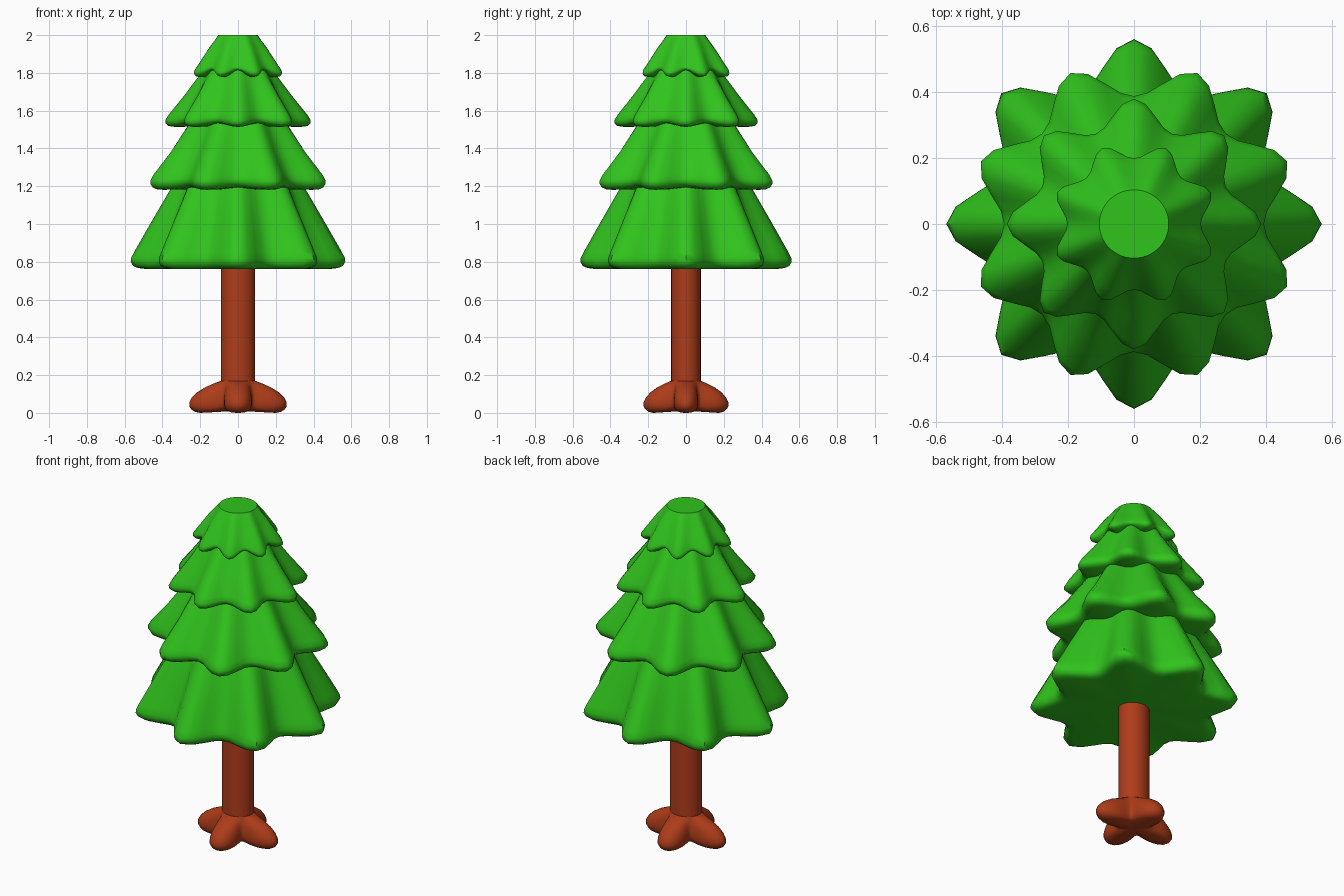
import bpy, bmesh, math

if "Cube" in bpy.data.objects:
    bpy.data.objects.remove(bpy.data.objects["Cube"])


def material(name, color):
    m = bpy.data.materials.new(name)
    m.diffuse_color = (*color, 1)
    m.use_nodes = True
    m.node_tree.nodes["Principled BSDF"].inputs["Base Color"].default_value = m.diffuse_color
    return m


GREEN = material("leaf_green", (0.03, 0.55, 0.012))
BROWN = material("bark_brown", (0.42, 0.045, 0.01))


def fluted_loft(name, rings, lobes, mat, phase=0.0, lift=0.0, sharp=0.0,
                y_scale=1.0, seg=64, angle=50):
    """Loft of star-shaped rings (tip radius, valley radius, z), top to bottom.
    lift raises the hem between the lobes; sharp makes the lobes pointier."""
    bm = bmesh.new()
    z_top, z_bot = rings[0][2], rings[-1][2]
    loops = []
    for tip, val, z in rings:
        mean, amp = (tip + val) / 2, (tip - val) / 2
        w = (z_top - z) / (z_top - z_bot)
        loop = []
        for i in range(seg):
            a = 2 * math.pi * i / seg
            k = math.cos(lobes * (a - phase))
            k2 = math.cos(2 * lobes * (a - phase)) - 1
            r = mean + amp * (k + sharp * k2)
            loop.append(bm.verts.new((r * math.cos(a), r * math.sin(a) * y_scale,
                                      z + lift * w * w * (1 - k) / 2)))
        loops.append(loop)
    for hi, lo in zip(loops, loops[1:]):
        for i in range(seg):
            j = (i + 1) % seg
            bm.faces.new((hi[i], lo[i], lo[j], hi[j]))
    # flat top, fanned underside
    bm.faces.new(loops[0])
    c = bm.verts.new((0, 0, z_bot + lift / 2))
    for i in range(seg):
        bm.faces.new((loops[-1][(i + 1) % seg], loops[-1][i], c))
    bmesh.ops.recalc_face_normals(bm, faces=bm.faces)
    me = bpy.data.meshes.new(name)
    bm.to_mesh(me)
    bm.free()
    ob = bpy.data.objects.new(name, me)
    bpy.context.collection.objects.link(ob)
    me.materials.append(mat)
    bpy.context.view_layer.objects.active = ob
    bpy.ops.object.select_all(action='DESELECT')
    ob.select_set(True)
    bpy.ops.object.shade_smooth_by_angle(angle=math.radians(angle))
    return ob


# Foliage tiers, alternating by half a lobe
tiers = [
    ("foliage_bottom", 0.0, [
        (.26, .23, 1.33), (.36, .305, 1.18), (.465, .365, 1.0), (.548, .418, .855),
        (.566, .43, .82), (.568, .43, .80), (.555, .42, .778), (.53, .40, .767),
        (.49, .37, .762)]),
    ("foliage_lower", 0.012, [
        (.20, .18, 1.64), (.285, .245, 1.52), (.385, .315, 1.38), (.485, .38, 1.26),
        (.502, .393, 1.23), (.502, .393, 1.212), (.488, .38, 1.193), (.465, .36, 1.184),
        (.43, .335, 1.181)]),
    ("foliage_upper", 0.018, [
        (.14, .13, 1.89), (.21, .185, 1.78), (.285, .235, 1.68), (.368, .29, 1.577),
        (.385, .30, 1.55), (.383, .298, 1.532), (.37, .287, 1.52), (.345, .268, 1.515),
        (.31, .24, 1.514)]),
    ("foliage_top", 0.035, [
        (.105, .105, 2.0), (.165, .145, 1.93), (.215, .175, 1.86), (.247, .198, 1.815),
        (.252, .202, 1.80), (.25, .20, 1.79), (.24, .19, 1.782), (.22, .175, 1.778),
        (.19, .15, 1.778)]),
]
for n, (name, lift, rings) in enumerate(tiers):
    fluted_loft(name, rings, 8, GREEN, phase=math.pi / 8 * (n % 2), lift=lift,
                sharp=0.08, y_scale=0.985)

# Trunk
bpy.ops.mesh.primitive_cylinder_add(vertices=32, radius=0.09, depth=0.85,
                                    location=(0, 0, 0.525))
trunk = bpy.context.object
trunk.name = "trunk"
trunk.scale.y = 0.87
trunk.data.materials.append(BROWN)
bpy.ops.object.shade_smooth_by_angle(angle=math.radians(40))

# Four-lobed root flare
fluted_loft("roots", [
    (.09, .09, .17), (.13, .096, .155), (.175, .103, .135), (.215, .108, .11),
    (.245, .112, .08), (.258, .113, .055), (.258, .111, .035), (.247, .105, .018),
    (.228, .097, .006), (.20, .085, .0)], 4, BROWN, lift=0.022, y_scale=0.87)
